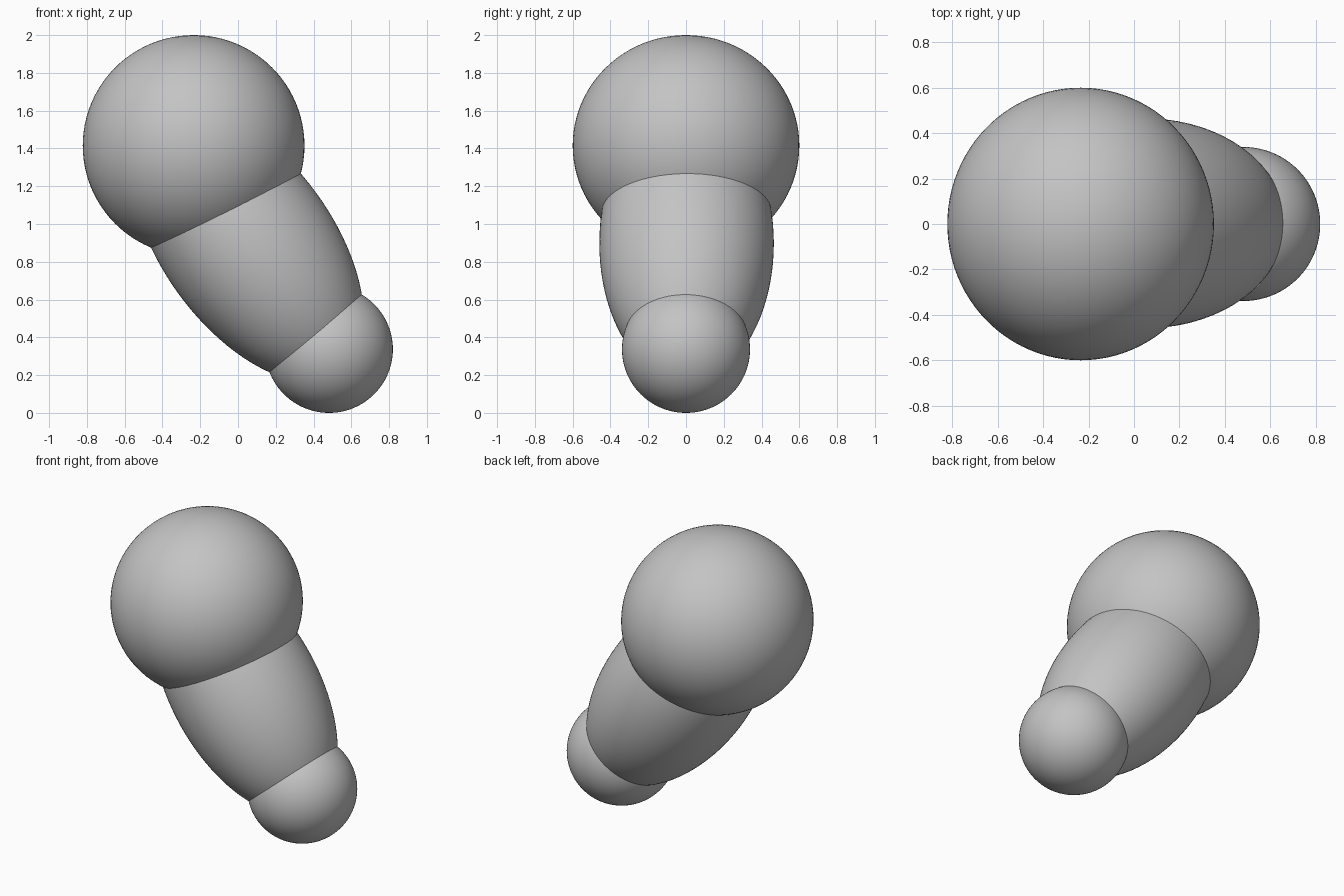
import bpy
import math

cube = bpy.data.objects.get("Cube")
if cube:
    bpy.data.objects.remove(cube, do_unlink=True)

# One plain grey for every part
grey = bpy.data.materials.new("plain grey")
grey.use_nodes = True
colour = (0.55, 0.55, 0.55, 1)
grey.diffuse_color = colour
grey.node_tree.nodes["Principled BSDF"].inputs["Base Color"].default_value = colour


def ellipsoid(name, centre, radii, tilt=0):
    """Smooth ball stretched to the radii and tilted about y."""
    bpy.ops.mesh.primitive_uv_sphere_add(segments=96, ring_count=48, radius=1,
                                         location=centre,
                                         rotation=(0, math.radians(tilt), 0))
    part = bpy.context.object
    part.name = name
    part.scale = radii
    part.data.materials.append(grey)
    bpy.ops.object.shade_smooth()
    return part


# Large upper ball
ellipsoid("large_ball", (-0.235, 0, 1.415), (0.587, 0.6, 0.585))

# Leaning egg-shaped body joining the two balls
ellipsoid("leaning_body", (0.05, 0.003, 0.897), (0.452, 0.462, 0.844), -36)

# Small lower ball
ellipsoid("small_ball", (0.482, 0, 0.337), (0.338, 0.339, 0.337))
